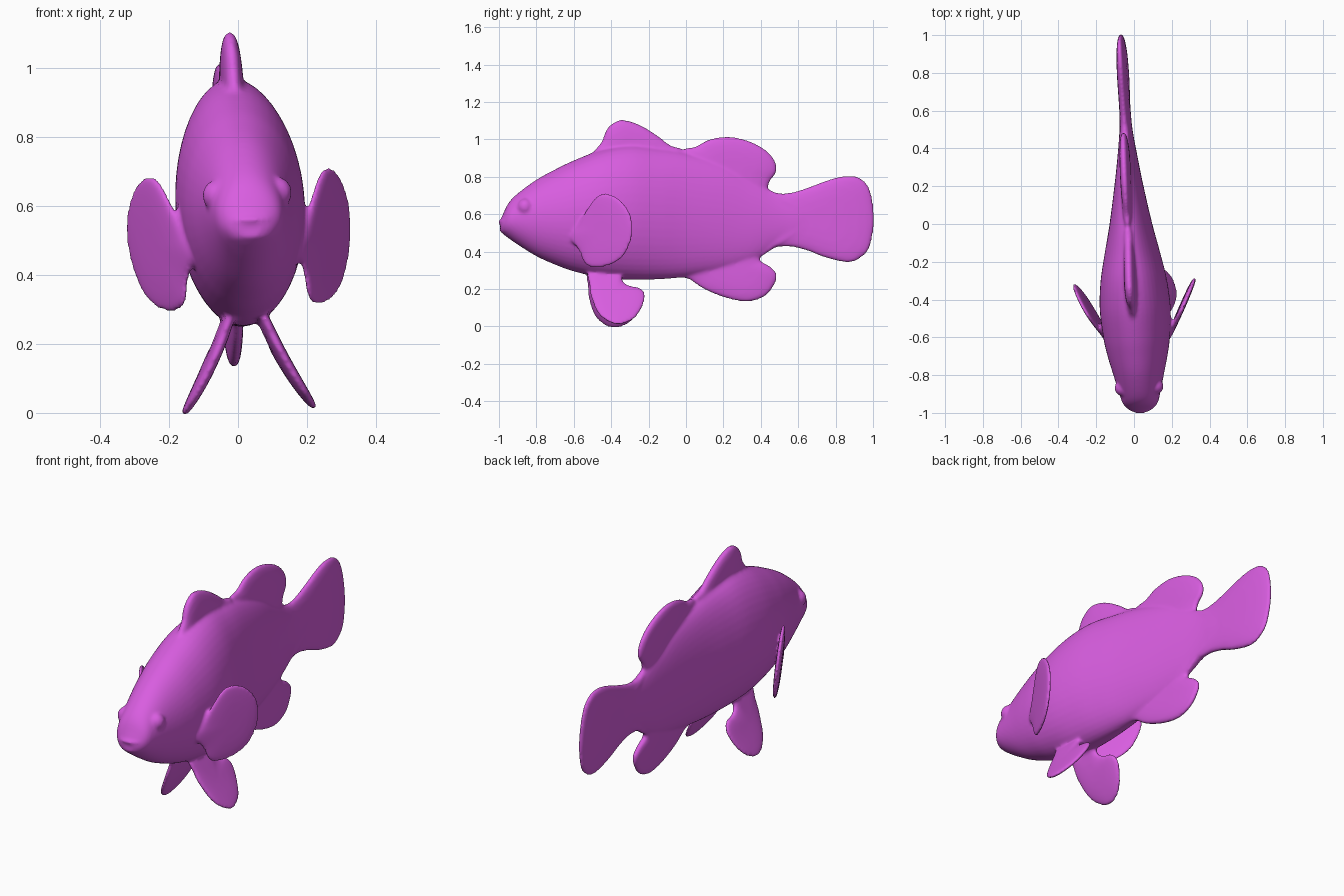
import bpy, bmesh, math
from mathutils import Vector, Matrix

if "Cube" in bpy.data.objects:
    bpy.data.objects.remove(bpy.data.objects["Cube"])

bm = bmesh.new()


def spline(pts, steps, closed):
    """Catmull-Rom curve through points of any dimension."""
    n, out = len(pts), []
    pick = (lambda i: pts[i % n]) if closed else (lambda i: pts[max(0, min(n - 1, i))])
    for i in range(n if closed else n - 1):
        p0, p1, p2, p3 = (Vector(pick(i + k)) for k in (-1, 0, 1, 2))
        for s in range(steps):
            t = s / steps
            out.append(0.5 * (2 * p1 + (p2 - p0) * t + (2 * p0 - 5 * p1 + 4 * p2 - p3) * t * t
                              + (3 * p1 - p0 - 3 * p2 + p3) * t ** 3))
    if not closed:
        out.append(Vector(pts[-1]))
    return out


def loft(rings):
    """Closed skin over a list of equal-length rings."""
    rows = [[bm.verts.new(p) for p in ring] for ring in rings]
    n, faces = len(rows[0]), []
    for a, b in zip(rows, rows[1:]):
        for i in range(n):
            faces.append(bm.faces.new((a[i], a[(i + 1) % n], b[(i + 1) % n], b[i])))
    faces.append(bm.faces.new(rows[0][::-1]))
    faces.append(bm.faces.new(rows[-1]))
    bmesh.ops.recalc_face_normals(bm, faces=faces)


def fin(outline, half, centre, lean=lambda y, z: 0.0, side=1):
    """Thin lens-shaped fin from a (y, z) outline; lean gives its x."""
    edge, c = spline(outline, 5, True), Vector(centre)
    levels = [0.03, 0.3, 0.55, 0.75, 0.88, 0.96, 1.0]
    steps = [(s, -1) for s in levels] + [(s, 1) for s in levels[::-1]]
    rings = []
    for s, sign in steps:
        w = sign * (half * math.sqrt(1 - s ** 3) + 0.004)
        ring = []
        for p in edge:
            y, z = c + (p - c) * s
            ring.append((side * (lean(y, z) + w), y, z))
        rings.append(ring)
    loft(rings)


def blob(centre, radii):
    m = Matrix.Translation(centre) @ Matrix.Diagonal((*radii, 1))
    bmesh.ops.create_uvsphere(bm, u_segments=32, v_segments=20, radius=1, matrix=m)


# Body: y, belly z, back z, half width
sections = [(-.995, .515, .565, .035), (-.98, .495, .60, .066), (-.95, .472, .66, .092),
            (-.9, .437, .712, .108), (-.8, .375, .785, .133), (-.7, .33, .84, .158),
            (-.6, .294, .888, .176), (-.45, .26, .945, .187), (-.3, .25, .97, .175),
            (-.15, .252, .955, .145), (0, .265, .93, .112), (.2, .30, .87, .076),
            (.35, .345, .79, .053), (.5, .43, .71, .034), (.65, .45, .70, .027),
            (.8, .52, .64, .012)]
rings = []
for y, lo, hi, w in spline(sections, 5, False):
    mid, h = (lo + hi) / 2, (hi - lo) / 2
    rings.append([(w * math.cos(a), y, mid + h * math.sin(a))
                  for a in (2 * math.pi * k / 48 for k in range(48))])
loft(rings)

# Lips
blob((0, -.932, .560), (.088, .073, .019))
blob((0, -.925, .512), (.078, .074, .015))

# Front and rear dorsal fins
fin([(-.56, .86), (-.49, .94), (-.45, .99), (-.42, 1.06), (-.35, 1.105), (-.25, 1.08),
     (-.15, 1.02), (-.08, .968), (0, .935), (.05, .8), (-.3, .75)], .03, (-.3, .9))
fin([(-.1, .88), (-.02, .945), (.05, .962), (.12, .998), (.22, 1.016), (.33, .995),
     (.42, .95), (.475, .89), (.485, .83), (.452, .78), (.435, .735), (.4, .65), (.1, .7)],
    .024, (.25, .85))

# Anal fin
fin([(-.05, .29), (.02, .25), (.1, .197), (.22, .15), (.32, .133), (.4, .15), (.455, .195),
     (.487, .27), (.45, .32), (.4, .35), (.39, .39), (.35, .5), (.1, .45)], .022, (.27, .3))

# Tail fin
fin([(.36, .68), (.42, .735), (.48, .716), (.55, .714), (.65, .742), (.75, .78), (.85, .806),
     (.93, .795), (.985, .73), (1.008, .58), (.985, .43), (.93, .363), (.86, .343),
     (.75, .367), (.65, .405), (.55, .427), (.45, .417), (.38, .38)], .024, (.68, .57))

# Paired parts
for side in (1, -1):
    # Eyes
    blob((side * .088, -.865, .635), (.042, .042, .045))
    # Pectoral fins
    fin([(-.63, .47), (-.59, .53), (-.545, .61), (-.49, .685), (-.43, .697), (-.36, .655),
         (-.31, .57), (-.305, .47), (-.345, .37), (-.41, .32), (-.49, .305), (-.55, .325),
         (-.585, .4)], .013, (-.45, .5),
        lambda y, z: .172 + .5 * (y + .6) + .07 * (z - .52), side)
    # Pelvic fins
    fin([(-.52, .30), (-.525, .23), (-.515, .15), (-.475, .055), (-.39, .002), (-.30, .025),
         (-.245, .09), (-.225, .165), (-.255, .203), (-.31, .215), (-.345, .245), (-.36, .32)],
        .016, (-.4, .15),
        lambda y, z: .045 + .36 * (.29 - z) + .5 * max(0, .29 - z) ** 2, side)

# Slight yaw and roll of the swimming pose
pivot = Vector((0, 0, .55))
turn = (Matrix.Translation(pivot + Vector((-.015, 0, 0))) @ Matrix.Rotation(.053, 4, 'Z')
        @ Matrix.Rotation(-.05, 4, 'Y') @ Matrix.Translation(-pivot))
bmesh.ops.transform(bm, matrix=turn, verts=bm.verts)

mesh = bpy.data.meshes.new("fish")
bm.to_mesh(mesh)
bm.free()
fish = bpy.data.objects.new("fish", mesh)
bpy.context.collection.objects.link(fish)

# Fuse all parts into one smooth skin
remesh = fish.modifiers.new("fuse", 'REMESH')
remesh.mode = 'VOXEL'
remesh.voxel_size = .008
remesh.use_smooth_shade = True
soft = fish.modifiers.new("soften", 'SMOOTH')
soft.factor = .5
soft.iterations = 8

mat = bpy.data.materials.new("magenta")
mat.diffuse_color = (.69, .11, .745, 1)
mat.use_nodes = True
mat.node_tree.nodes["Principled BSDF"].inputs["Base Color"].default_value = mat.diffuse_color
mesh.materials.append(mat)
